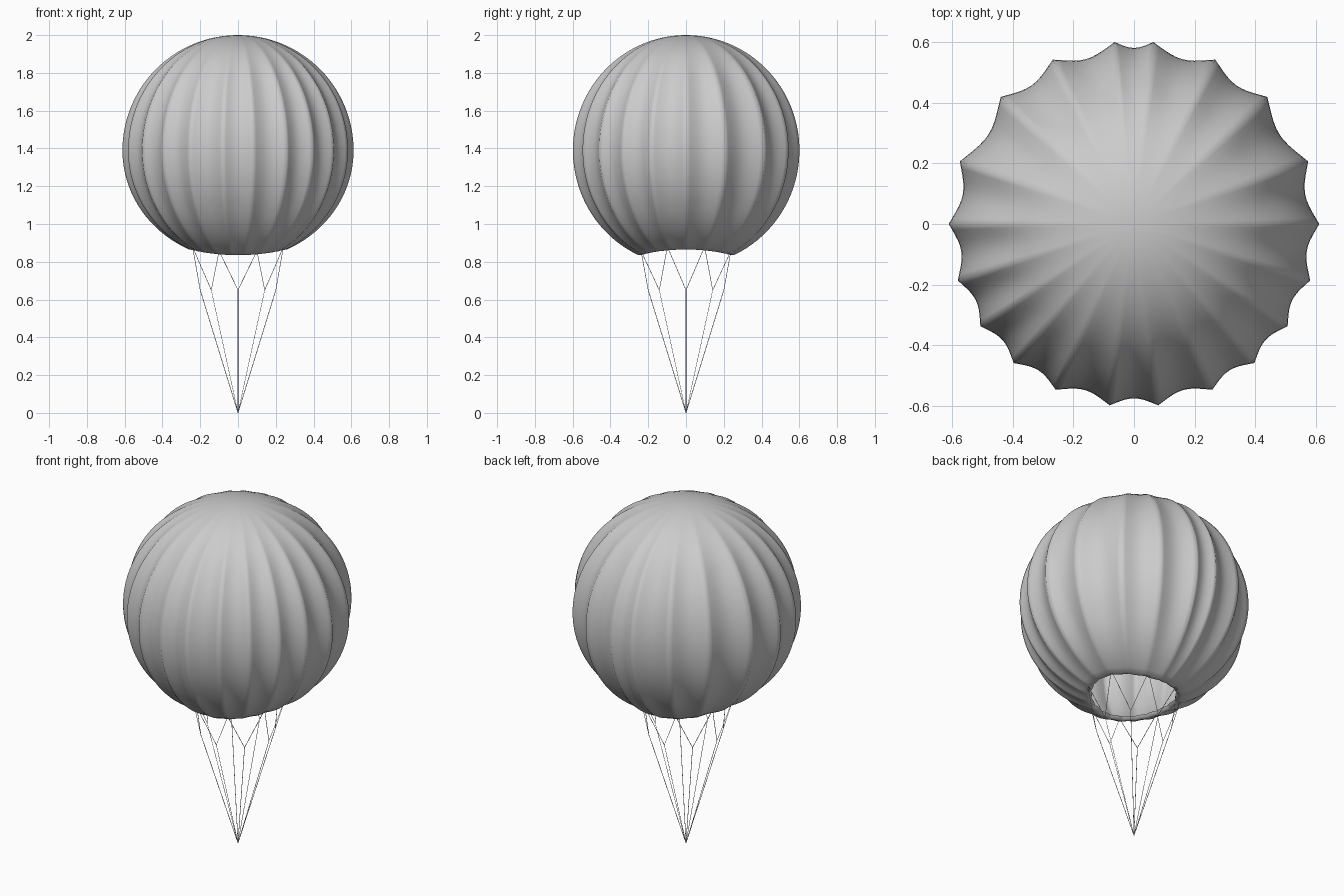
import bpy, bmesh
from math import sin, cos, pi, radians

if "Cube" in bpy.data.objects:
    bpy.data.objects.remove(bpy.data.objects["Cube"])

# Ridge angles (degrees): right half, then mirrored to the left
right = [-82.5, -65, -49.5, -34, -18, 0, 20, 44, 64, 84]
ridges = right + [180 - a for a in reversed(right)]
ridges.append(ridges[0] + 360)
R, CZ, END = 0.612, 1.39, radians(155)
ROWS, SEG = 44, 10


def rim_z(th):
    # rim droops at front and back
    return 0.865 - 0.03 * sin(th) ** 2


def canopy_point(th, t, gap, phi):
    # sphere-like gore, hollow between two sharp seams
    s = sin(phi)
    fade = min(1, phi / 0.9) ** 1.2
    if phi > 2.1:
        fade *= 1 - 0.5 * (phi - 2.1) / (END - 2.1)
    r = R * s - 0.0019 * gap * sin(pi * t) * s * fade
    z = 0.61 * cos(phi)
    if z < 0:
        z *= (CZ - rim_z(th)) / (0.61 * -cos(END))
    return r * cos(th), r * sin(th) * 0.987, CZ + z


# Canopy envelope
bm = bmesh.new()
cols = []
for a, b in zip(ridges, ridges[1:]):
    for k in range(SEG):
        t = k / SEG
        th = radians(a + (b - a) * t)
        col = [bm.verts.new(canopy_point(th, t, b - a, END * i / ROWS))
               for i in range(1, ROWS + 1)]
        # small turned-in lip at the mouth
        x, y, z = col[-1].co
        col.append(bm.verts.new((x * 0.93, y * 0.93, z + 0.002)))
        col.append(bm.verts.new((x * 0.89, y * 0.89, z + 0.014)))
        cols.append(col)
top = bm.verts.new((0, 0, 2.0))
for c, d in zip(cols, cols[1:] + cols[:1]):
    bm.faces.new((top, c[0], d[0]))
    for i in range(len(c) - 1):
        bm.faces.new((c[i], c[i + 1], d[i + 1], d[i]))
me = bpy.data.meshes.new("canopy")
bm.to_mesh(me)
bm.free()
canopy = bpy.data.objects.new("canopy", me)
bpy.context.collection.objects.link(canopy)
for p in me.polygons:
    p.use_smooth = True


# Suspension lines: thin cords
def cords(name, paths):
    cu = bpy.data.curves.new(name, 'CURVE')
    cu.dimensions = '3D'
    cu.bevel_depth = 0.0015
    cu.bevel_resolution = 0
    for pts in paths:
        sp = cu.splines.new('POLY')
        sp.points.add(len(pts) - 1)
        for q, p in zip(sp.points, pts):
            q.co = (*p, 1)
    ob = bpy.data.objects.new(name, cu)
    bpy.context.collection.objects.link(ob)


main, branch = [], []
for i in range(8):
    a = i * pi / 4
    joint = (0.2 * cos(a), 0.2 * sin(a), 0.65)
    main.append([(0, 0, 0), joint])
    for da in (-0.37, 0.37):
        e = a + da
        branch.append([joint, (0.255 * cos(e), 0.252 * sin(e), rim_z(e) + 0.002)])
cords("main_lines", main)
cords("branch_lines", branch)
